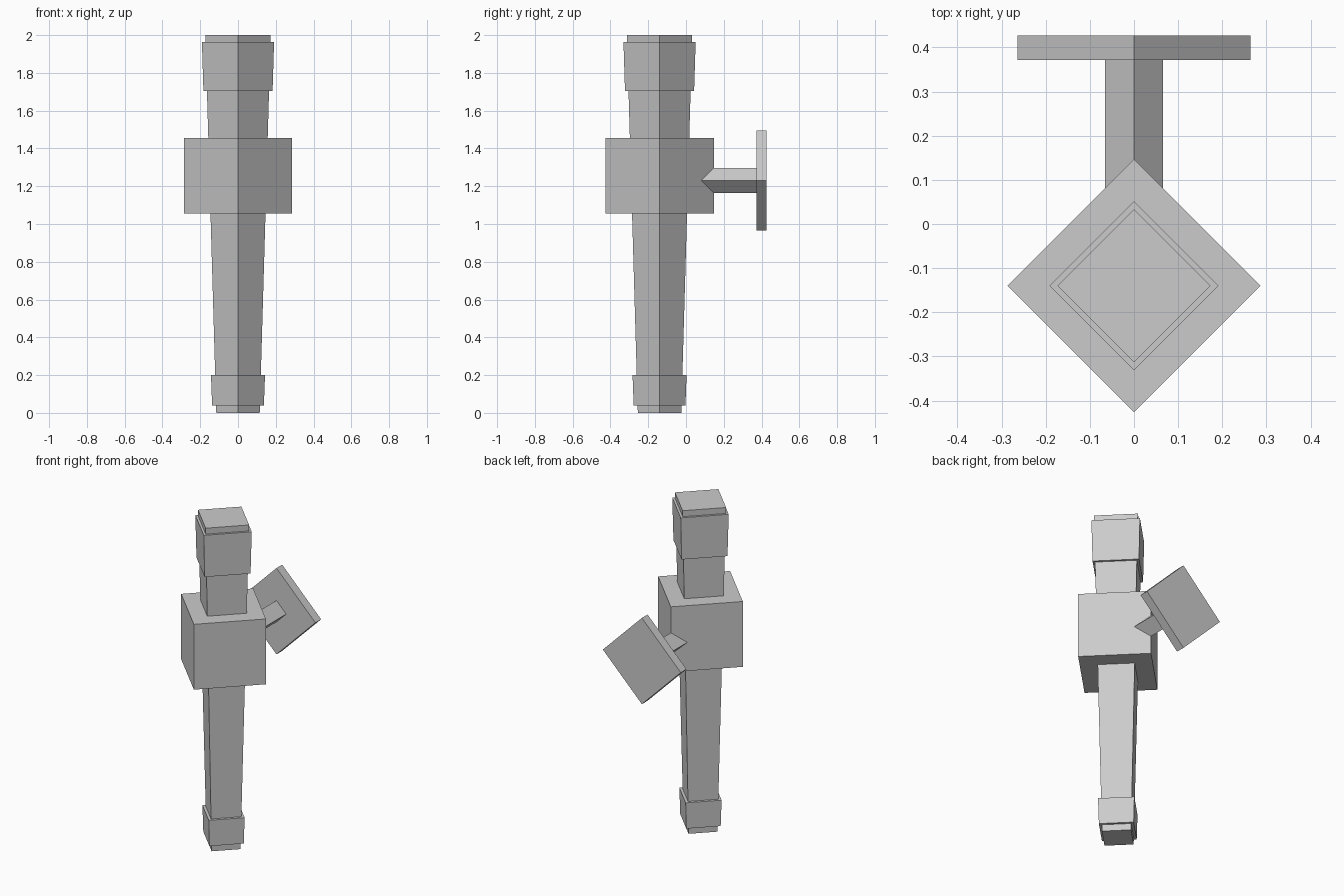
import bpy
import math

if "Cube" in bpy.data.objects:
    bpy.data.objects.remove(bpy.data.objects["Cube"])

AXIS_Y = -0.14   # torch centre line
MOUNT_Z = 1.23   # height of the wall bracket


def prism(name, r_start, r_end, start, end, along_y=False):
    """Four-sided prism with its corners on the axes, tapered from start to end."""
    mid, depth = (start + end) / 2, end - start
    location = (0, mid, MOUNT_Z) if along_y else (0, AXIS_Y, mid)
    rotation = (math.radians(-90), 0, 0) if along_y else (0, 0, 0)
    bpy.ops.mesh.primitive_cone_add(vertices=4, radius1=r_start, radius2=r_end,
                                    depth=depth, location=location, rotation=rotation)
    bpy.context.object.name = name


# Upright torch: tapered shaft with sleeves around it
prism("shaft", 0.115, 0.173, 0, 2)
prism("foot_band", 0.137, 0.143, 0.04, 0.2)
prism("holder_block", 0.287, 0.287, 1.055, 1.455)
prism("head_band", 0.183, 0.191, 1.705, 1.963)

# Wall bracket behind the holder
prism("bracket_arm", 0.066, 0.066, 0.0, 0.39, along_y=True)
prism("wall_plate", 0.264, 0.264, 0.372, 0.427, along_y=True)
